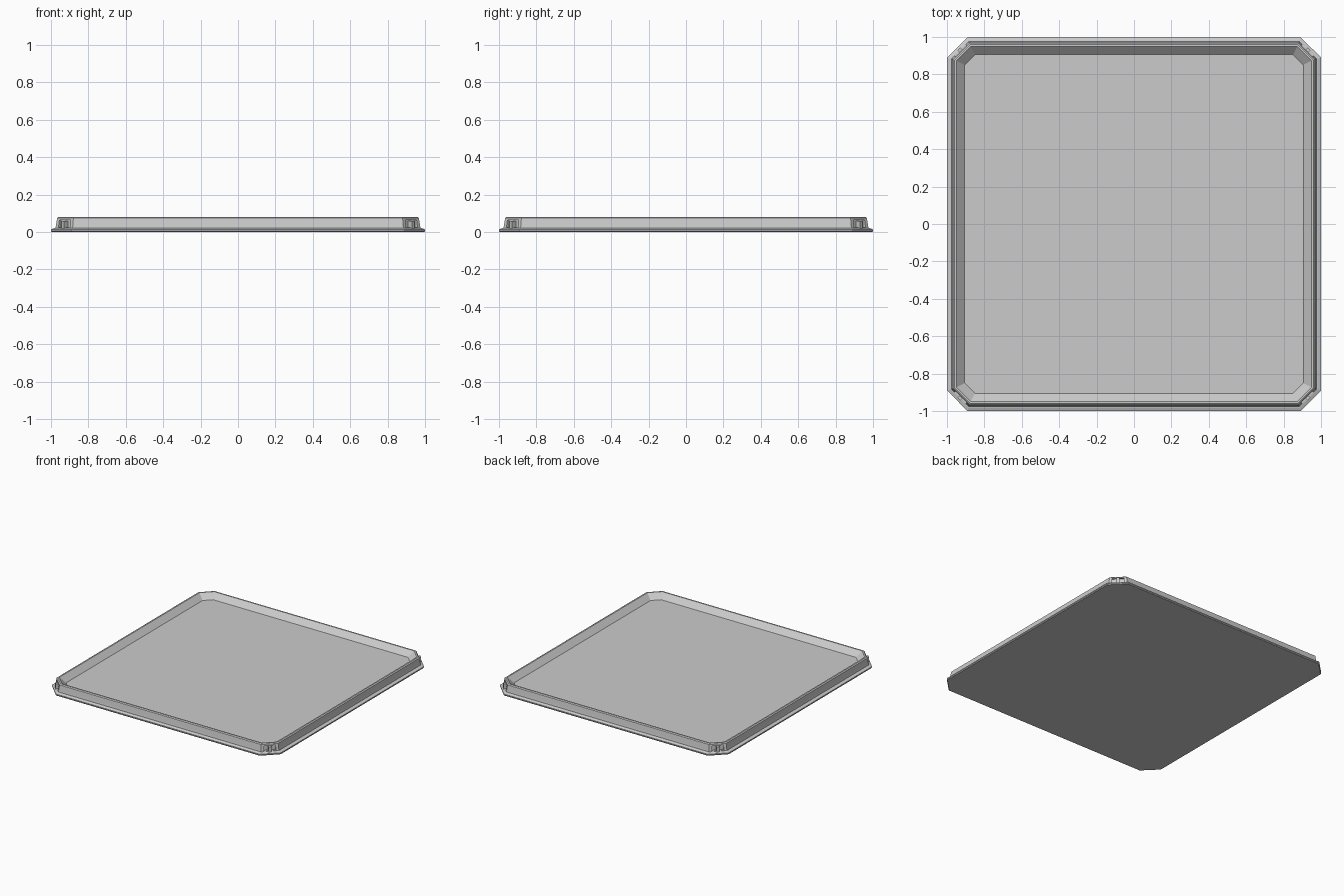
import bpy, bmesh
from math import pi, cos, sin
from mathutils import Matrix

if "Cube" in bpy.data.objects:
    bpy.data.objects.remove(bpy.data.objects["Cube"])

grey = bpy.data.materials.new("light grey")
grey.use_nodes = True
colour = (0.6, 0.6, 0.6, 1)
grey.diffuse_color = colour
grey.node_tree.nodes["Principled BSDF"].inputs["Base Color"].default_value = colour


def finish(name, bm):
    bmesh.ops.recalc_face_normals(bm, faces=bm.faces)
    mesh = bpy.data.meshes.new(name)
    bm.to_mesh(mesh)
    bm.free()
    mesh.materials.append(grey)
    obj = bpy.data.objects.new(name, mesh)
    bpy.context.collection.objects.link(obj)
    return obj


def ring(bm, half, corner, z):
    """Square outline with clipped corners."""
    verts = []
    for k in range(4):
        c, s = round(cos(k * pi / 2)), round(sin(k * pi / 2))
        for x, y in ((half, corner), (corner, half)):
            verts.append(bm.verts.new((c * x - s * y, s * x + c * y, z)))
    return verts


def corner_boxes(name, near, far, width, low, high, offset=0):
    """One box on each of the four clipped corners."""
    bm = bmesh.new()
    for k in range(4):
        turn = Matrix.Rotation(pi / 4 + k * pi / 2, 4, "Z")
        place = Matrix.Translation(((near + far) / 2, offset, (low + high) / 2))
        size = Matrix.Diagonal((far - near, width, high - low, 1))
        bmesh.ops.create_cube(bm, size=1, matrix=turn @ place @ size)
    return finish(name, bm)


# Tray: flange, outer wall, rim, sloped inner wall and floor
profile = [
    (0.995, 0.888, 0), (1, 0.89, 0.006), (1, 0.89, 0.014),
    (0.985, 0.885, 0.02), (0.976, 0.884, 0.022), (0.973, 0.883, 0.038),
    (0.967, 0.88, 0.075), (0.959, 0.877, 0.081),
    (0.948, 0.873, 0.081), (0.905, 0.85, 0.04),
]
bm = bmesh.new()
rings = [ring(bm, *p) for p in profile]
for a, b in zip(rings, rings[1:]):
    for i in range(8):
        j = (i + 1) % 8
        bm.faces.new((a[i], a[j], b[j], b[i]))
bm.faces.new(rings[0])
bm.faces.new(rings[-1])
tray = finish("tray", bm)

# Shallow recess in each clipped corner
cutter = corner_boxes("corner_recess_cutter", 1.297, 1.4, 0.086, 0.024, 0.064)
cutter.hide_render = True
cut = tray.modifiers.new("corner recesses", "BOOLEAN")
cut.operation = "DIFFERENCE"
cut.solver = "EXACT"
cut.object = cutter
bpy.context.view_layer.objects.active = tray
bpy.ops.object.modifier_apply(modifier=cut.name)
bpy.data.objects.remove(cutter)

# Latch post standing in each recess
corner_boxes("corner_latch_posts", 1.29, 1.325, 0.022, 0.018, 0.06)
